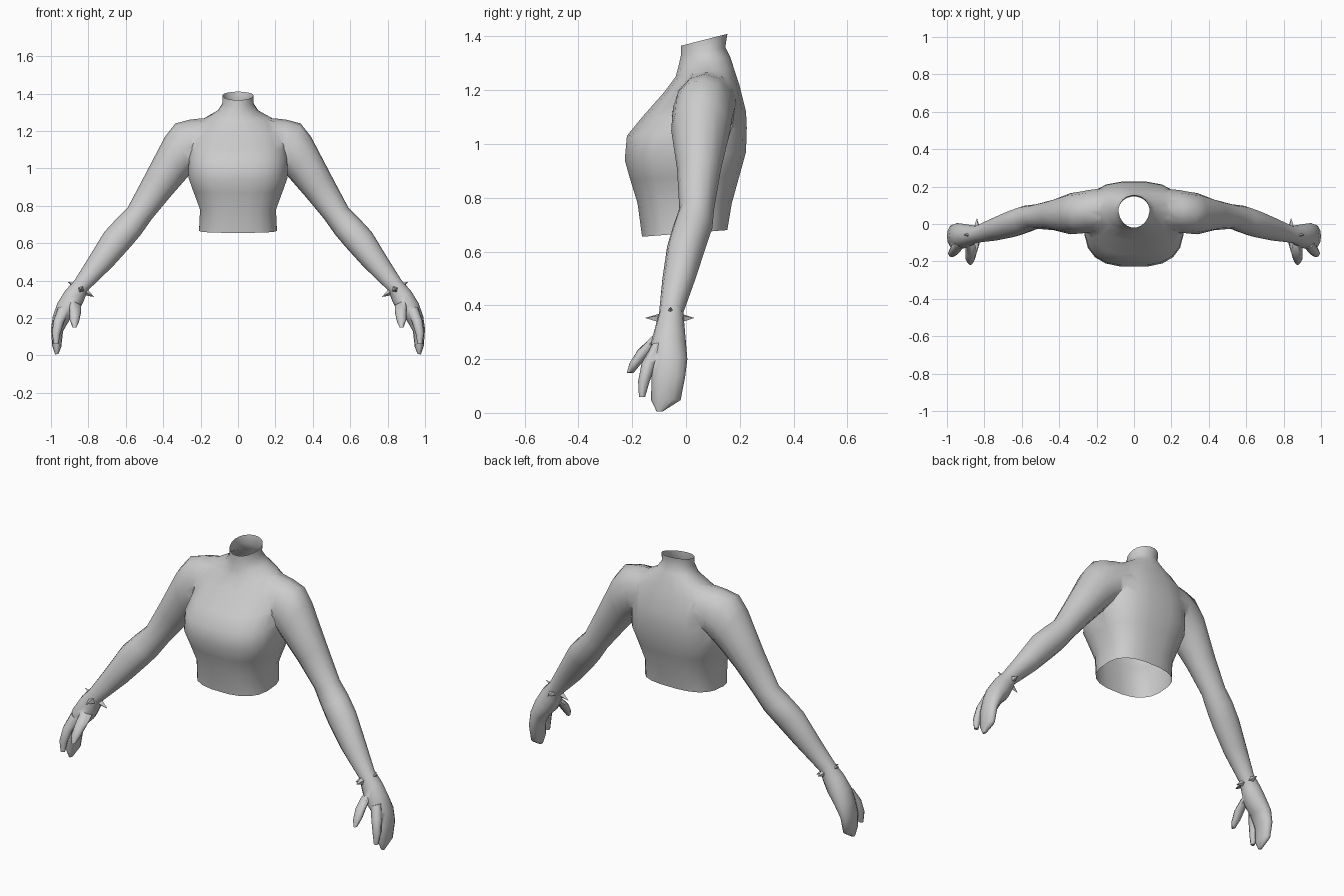
import bpy, bmesh, math
from mathutils import Vector

if "Cube" in bpy.data.objects:
    bpy.data.objects.remove(bpy.data.objects["Cube"])

grey = bpy.data.materials.new("plain grey")
grey.diffuse_color = (0.6, 0.6, 0.6, 1)
grey.use_nodes = True
grey.node_tree.nodes["Principled BSDF"].inputs["Base Color"].default_value = grey.diffuse_color
opening = bpy.data.materials.new("opening helper")


def loft(name, rings, caps_open=False):
    """Skin a list of point rings; end caps get slot 1 when they are openings."""
    bm = bmesh.new()
    vs = [[bm.verts.new(p) for p in r] for r in rings]
    n = len(vs[0])
    for a, b in zip(vs, vs[1:]):
        for i in range(n):
            j = (i + 1) % n
            bm.faces.new((a[i], a[j], b[j], b[i]))
    for r in (vs[0][::-1], vs[-1]):
        bm.faces.new(r).material_index = 1 if caps_open else 0
    bmesh.ops.recalc_face_normals(bm, faces=bm.faces)
    me = bpy.data.meshes.new(name)
    bm.to_mesh(me)
    bm.free()
    me.materials.append(grey)
    if caps_open:
        me.materials.append(opening)
    ob = bpy.data.objects.new(name, me)
    bpy.context.collection.objects.link(ob)
    return ob


def smooth(ob, angle=50):
    bpy.ops.object.select_all(action='DESELECT')
    ob.select_set(True)
    bpy.context.view_layer.objects.active = ob
    bpy.ops.object.shade_smooth_by_angle(angle=math.radians(angle))


def power(v, e):
    return math.copysign(abs(v) ** e, v)


def body_ring(w, yf, yb, zf, zb, e, n=20):
    """Rounded-box section: half width, front/back depth, front/back height."""
    ym = (yf + yb) / 2 + 0.01
    pts = []
    for k in range(n):
        t = 2 * math.pi * (k + 0.5) / n
        s = power(math.sin(t), e)
        y = ym + s * ((yb - ym) if s > 0 else (ym - yf))
        pts.append((w * power(math.cos(t), e), y, zf + (zb - zf) * (y - yf) / (yb - yf)))
    return pts


def limb_ring(side, x1, z1, x2, z2, yf, yb, n=12):
    """Oval section between an outer and an inner edge point."""
    c = Vector(((x1 + x2) / 2, (yf + yb) / 2, (z1 + z2) / 2))
    u = Vector(((x1 - x2) / 2, 0, (z1 - z2) / 2))
    pts = []
    for k in range(n):
        t = 2 * math.pi * k / n
        p = c + u * math.cos(t) + Vector((0, (yb - yf) / 2 * math.sin(t), 0))
        pts.append((side * p.x, p.y, p.z))
    return pts


# Torso sections from waist to neck
TORSO = [
    (0.21, -0.165, 0.155, 0.655, 0.68, 0.75), (0.205, -0.182, 0.172, 0.78, 0.78, 0.75),
    (0.24, -0.21, 0.2, 0.87, 0.88, 0.75), (0.268, -0.23, 0.225, 0.94, 0.97, 0.72),
    (0.265, -0.222, 0.228, 1.03, 1.06, 0.72), (0.26, -0.165, 0.225, 1.1, 1.12, 0.75),
    (0.25, -0.085, 0.2, 1.19, 1.22, 0.85), (0.185, -0.04, 0.18, 1.25, 1.28, 0.95),
    (0.11, -0.03, 0.165, 1.285, 1.325, 1), (0.083, -0.02, 0.147, 1.33, 1.36, 1),
    (0.083, -0.02, 0.155, 1.365, 1.41, 1)]
# Arm and mitten hand sections: outer x z, inner x z, front y, back y
ARM = [
    (0.15, 1.265, 0.19, 1.04, -0.03, 0.19), (0.26, 1.275, 0.23, 1.0, -0.05, 0.19),
    (0.335, 1.24, 0.26, 0.965, -0.06, 0.178), (0.39, 1.17, 0.29, 0.93, -0.055, 0.165),
    (0.5, 0.96, 0.36, 0.85, -0.033, 0.13), (0.59, 0.79, 0.46, 0.73, -0.025, 0.105),
    (0.65, 0.73, 0.52, 0.645, -0.05, 0.098), (0.715, 0.66, 0.575, 0.58, -0.07, 0.075),
    (0.8, 0.52, 0.67, 0.475, -0.088, 0.035), (0.875, 0.4, 0.805, 0.345, -0.1, -0.01),
    (0.925, 0.345, 0.825, 0.29, -0.115, -0.005), (0.965, 0.28, 0.85, 0.24, -0.13, 0.0),
    (0.99, 0.21, 0.9, 0.19, -0.128, 0.005), (1.0, 0.14, 0.935, 0.13, -0.128, -0.003),
    (0.993, 0.05, 0.945, 0.045, -0.13, -0.02), (0.978, 0.005, 0.96, 0.008, -0.11, -0.085)]
# Finger and thumb sections
FINGER = [(0.96, 0.26, 0.9, 0.24, -0.13, -0.08), (0.985, 0.19, 0.93, 0.18, -0.165, -0.11),
          (0.995, 0.12, 0.95, 0.115, -0.178, -0.135), (0.985, 0.06, 0.96, 0.06, -0.175, -0.152)]
THUMB = [(0.9, 0.3, 0.84, 0.27, -0.125, -0.07), (0.9, 0.24, 0.84, 0.225, -0.18, -0.12),
         (0.9, 0.19, 0.85, 0.18, -0.21, -0.165), (0.885, 0.15, 0.865, 0.148, -0.22, -0.195)]

torso = loft("torso", [body_ring(*r) for r in TORSO], True)
for side in (1, -1):
    # Weld each limb piece onto the torso
    for name, rows, n in (("arm", ARM, 12), ("finger", FINGER, 8), ("thumb", THUMB, 8)):
        part = loft(name, [limb_ring(side, *r, n=n) for r in rows])
        mod = torso.modifiers.new("weld", 'BOOLEAN')
        mod.operation, mod.solver, mod.object = 'UNION', 'EXACT', part
        bpy.context.view_layer.objects.active = torso
        bpy.ops.object.modifier_apply(modifier=mod.name)
        bpy.data.objects.remove(part)

# Open the waist and the neck
bm = bmesh.new()
bm.from_mesh(torso.data)
bmesh.ops.delete(bm, geom=[f for f in bm.faces if f.material_index == 1], context='FACES')
# Soften the shoulder seams
seam = [v for v in bm.verts if 0.15 < abs(v.co.x) < 0.32 and v.co.z > 1.08]
for _ in range(3):
    bmesh.ops.smooth_vert(bm, verts=seam, factor=0.3, use_axis_x=True, use_axis_y=True, use_axis_z=True)
bm.to_mesh(torso.data)
bm.free()
torso.data.materials.pop(index=1)
bpy.data.materials.remove(opening)
smooth(torso, 60)

# Four wrist spikes on each arm
for side in (1, -1):
    centre = Vector((0.84, -0.058, 0.353))
    out = Vector((0.87, 0, 0.5))
    for d, start, length in ((out, 0.028, 0.052), (-out, 0.028, 0.052),
                             (Vector((0, -1, 0)), 0.038, 0.055), (Vector((0, 1, 0)), 0.038, 0.05)):
        a = Vector((0.5, 0, -0.87))
        b = d.cross(a)
        base = [centre + d * start + (a * math.cos(t) + b * math.sin(t)) * 0.019
                for t in (0, math.pi / 2, math.pi, 1.5 * math.pi)]
        tip = centre + d * (start + length)
        rings = [base, [tip + (p - centre - d * start) * 0.03 for p in base]]
        loft("wrist_spike", [[(side * p.x, p.y, p.z) for p in r] for r in rings])
